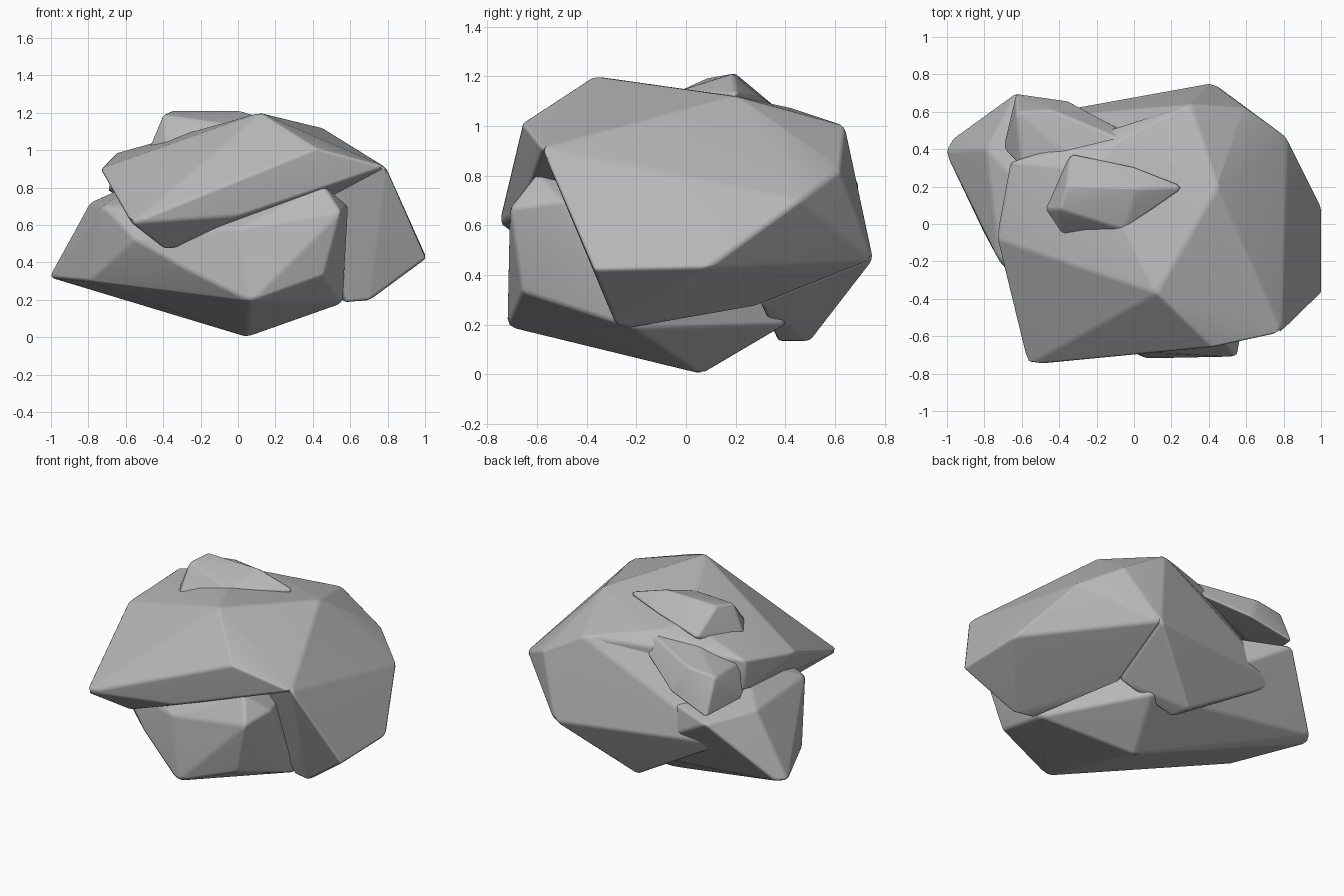
import bpy
import bmesh
import math

cube = bpy.data.objects.get("Cube")
if cube:
    bpy.data.objects.remove(cube, do_unlink=True)

stone = bpy.data.materials.new("stone grey")
stone.use_nodes = True
grey = (0.48, 0.48, 0.48, 1)
stone.diffuse_color = grey
stone.node_tree.nodes["Principled BSDF"].inputs["Base Color"].default_value = grey


def chunk(name, corners, soft=0.016):
    """Faceted stone: convex hull of its corners with softened edges."""
    bm = bmesh.new()
    for c in corners:
        bm.verts.new(c)
    bmesh.ops.convex_hull(bm, input=bm.verts[:])
    loose = [v for v in bm.verts if not v.link_faces]
    bmesh.ops.delete(bm, geom=loose, context='VERTS')
    bmesh.ops.dissolve_limit(bm, angle_limit=math.radians(5),
                             verts=bm.verts[:], edges=bm.edges[:])
    bmesh.ops.recalc_face_normals(bm, faces=bm.faces[:])
    mesh = bpy.data.meshes.new(name)
    bm.to_mesh(mesh)
    bm.free()
    obj = bpy.data.objects.new(name, mesh)
    bpy.context.collection.objects.link(obj)
    mesh.materials.append(stone)
    mesh.polygons.foreach_set("use_smooth", [True] * len(mesh.polygons))
    bevel = obj.modifiers.new("soft edges", 'BEVEL')
    bevel.width = soft
    bevel.segments = 2
    bevel.limit_method = 'ANGLE'
    bevel.angle_limit = math.radians(12)
    obj.modifiers.new("even shading", 'WEIGHTED_NORMAL')


# Shared corners where the slabs meet
peak = (0.12, -0.37, 1.2)
brow = (0.42, -0.66, 1.01)
shoulder = (0.79, -0.58, 0.91)
crown = (0.45, 0.2, 1.12)
back_edge = (0.6, 0.62, 0.82)
back_ridge = (0.3, 0.64, 1.0)
back_dip = (-0.1, 0.43, 1.07)
back_tip = (0.42, 0.755, 0.46)
arch = (0.36, 0.3, 0.28)

# Inner boulder, exposed at the front, left flank and underside
chunk("core_boulder", [
    (0.05, 0.06, 0), (0.07, -0.72, 0.19), (0.46, -0.66, 0.33),
    (0.55, -0.71, 0.67), (0.46, -0.6, 0.81), (0.0, -0.68, 0.58),
    (-0.27, -0.57, 0.36), (0.56, -0.2, 0.18), (0.59, -0.5, 0.7),
    (-0.55, -0.4, 0.52), (-0.72, -0.2, 0.7),
    (-0.8, -0.05, 0.3), (-1.01, 0.39, 0.32), (-0.97, 0.46, 0.33),
    (-0.79, 0.4, 0.72), (-0.63, 0.705, 0.7), (-0.5, 0.1, 0.85),
    (0.2, 0.4, 0.2), (0.3, 0.3, 0.7),
])

# Overhanging top slab
chunk("roof_slab", [
    peak, brow, shoulder, crown, back_edge, back_ridge, back_dip,
    (-0.57, -0.755, 0.61), (-0.52, -0.68, 0.57), (-0.39, -0.56, 0.47),
    (-0.735, -0.08, 0.9), (-0.66, 0.33, 0.98), (-0.65, 0.33, 0.78),
    (-0.2, 0.28, 1.1), (0.02, -0.67, 0.65), (0.36, -0.65, 0.83),
    (0.1, -0.66, 0.85), (0.5, 0.2, 0.6),
])

# Slab wrapping the right flank
chunk("right_slab", [
    peak, shoulder, crown, back_edge, back_ridge, back_tip, arch,
    (0.7, -0.28, 0.195), (0.58, -0.24, 0.185), (1.005, -0.37, 0.42),
    (1.005, 0.09, 0.43), (0.82, 0.46, 0.7),
])

# Slab hanging down the back to a point
chunk("back_slab", [
    crown, back_edge, back_ridge, back_dip, back_tip, arch,
    (0.02, 0.37, 0.13), (0.0, 0.5, 0.13), (-0.66, 0.56, 0.52),
])

# Ledge rising along the back left rim
chunk("rim_ledge", [
    (-0.63, 0.6, 0.97), (-0.44, 0.61, 0.99), (-0.06, 0.45, 1.05),
    (-0.6, 0.3, 0.95), (-0.2, 0.25, 1.05), (-0.63, 0.7, 0.74),
    (-0.35, 0.66, 0.82), (-0.05, 0.5, 0.95), (-0.7, 0.4, 0.78),
])

# Knob on the crown
chunk("top_knob", [
    (-0.48, 0.08, 1.0), (-0.4, 0.08, 1.19), (-0.36, 0.2, 1.21),
    (0.02, 0.19, 1.21), (-0.34, 0.38, 1.06), (-0.38, -0.07, 1.02),
    (-0.05, -0.03, 1.14), (0.28, 0.2, 1.13), (0.0, 0.31, 1.11),
    (-0.4, 0.2, 0.95), (0.0, 0.1, 0.95),
])
